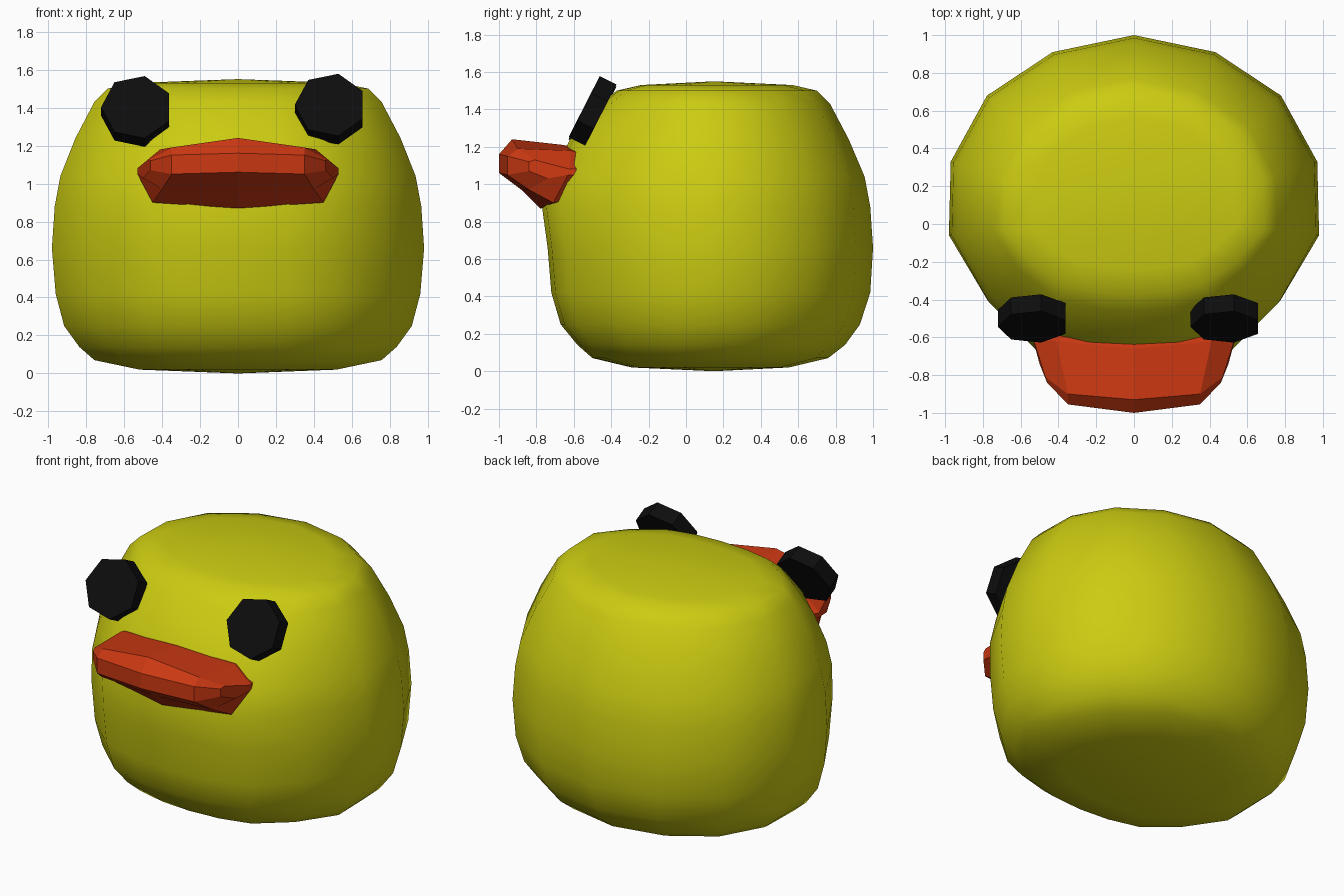
import bpy, bmesh, math
from mathutils import Matrix, Vector

if "Cube" in bpy.data.objects:
    bpy.data.objects.remove(bpy.data.objects["Cube"])


def material(name, rgb):
    m = bpy.data.materials.new(name)
    m.diffuse_color = (*rgb, 1)
    m.use_nodes = True
    m.node_tree.nodes["Principled BSDF"].inputs["Base Color"].default_value = m.diffuse_color
    return m


def finish(bm, name, mat, smooth=False):
    bmesh.ops.recalc_face_normals(bm, faces=bm.faces)
    me = bpy.data.meshes.new(name)
    for f in bm.faces:
        f.smooth = smooth
    bm.to_mesh(me)
    bm.free()
    me.materials.append(mat)
    ob = bpy.data.objects.new(name, me)
    bpy.context.collection.objects.link(ob)
    return ob


yellow = material("yellow", (0.6, 0.6, 0.006))
red = material("red", (0.6, 0.04, 0.006))
black = material("black", (0.004, 0.004, 0.004))

# Body: a 16-sided outline, flattened at the front, scaled ring by ring
half = [(0.437, 0.91), (0.79, 0.68), (0.985, 0.33), (0.995, -0.08),
        (0.79, -0.54), (0.53, -0.87), (0.27, -0.97)]
plan = [(0, 1)] + half + [(0, -1)] + [(-x, y) for x, y in reversed(half)]
# height, half width, back depth, front depth
rings = [(0.02, 0.52, 0.55, 0.29), (0.07, 0.76, 0.76, 0.50),
         (0.14, 0.84, 0.85, 0.58), (0.25, 0.92, 0.93, 0.67),
         (0.42, 0.965, 0.985, 0.72), (0.66, 0.985, 1.0, 0.74),
         (0.88, 0.97, 0.985, 0.77), (1.04, 0.94, 0.955, 0.72),
         (1.24, 0.86, 0.87, 0.62), (1.43, 0.76, 0.77, 0.46),
         (1.50, 0.69, 0.70, 0.37), (1.53, 0.54, 0.57, 0.24)]
bm = bmesh.new()
loops = [[bm.verts.new((x * w, y * (b if y > 0 else f), z)) for x, y in plan]
         for z, w, b, f in rings]
n = len(plan)
for lo, hi in zip(loops, loops[1:]):
    for i in range(n):
        j = (i + 1) % n
        bm.faces.new((lo[i], lo[j], hi[j], hi[i]))
for loop, z in ((loops[0], 0.0), (loops[-1], 1.55)):
    c = bm.verts.new((0, 0.15, z))
    for i in range(n):
        bm.faces.new((loop[i], loop[(i + 1) % n], c))
finish(bm, "body", yellow, True)

# Beak: three cross-sections from the middle outwards, then mirrored
sections = [
    [(0, -0.5, 1.18), (0, -0.66, 1.21), (0, -0.93, 1.24), (0, -1.0, 1.16),
     (0, -1.0, 1.06), (0, -0.88, 0.97), (0, -0.78, 0.87), (0, -0.5, 0.92)],
    [(0.37, -0.5, 1.15), (0.41, -0.62, 1.18), (0.35, -0.90, 1.19), (0.35, -0.955, 1.15),
     (0.35, -0.955, 1.05), (0.40, -0.84, 0.97), (0.45, -0.71, 0.90), (0.40, -0.5, 0.94)],
    [(0.48, -0.5, 1.08), (0.53, -0.62, 1.08), (0.47, -0.81, 1.13), (0.46, -0.84, 1.12),
     (0.46, -0.84, 1.07), (0.50, -0.74, 1.03), (0.53, -0.63, 1.05), (0.48, -0.5, 1.04)],
]
bm = bmesh.new()
for s in (1, -1):
    cols = [[bm.verts.new((s * x, y, z)) for x, y, z in sec] for sec in sections]
    for a, b in zip(cols, cols[1:]):
        for i in range(8):
            j = (i + 1) % 8
            bm.faces.new((a[i], a[j], b[j], b[i]))
    bm.faces.new(cols[-1])
bmesh.ops.remove_doubles(bm, verts=bm.verts, dist=0.0005)
finish(bm, "beak", red)

# Eyes: seven-sided discs leaning back against the head
for name, x, z in (("left_eye", -0.533, 1.38), ("right_eye", 0.487, 1.392)):
    bm = bmesh.new()
    bmesh.ops.create_cone(bm, cap_ends=True, segments=7, radius1=0.188,
                          radius2=0.188, depth=0.1)
    a = max(bm.verts, key=lambda v: v.co.y).co
    turn = math.pi - math.atan2(a.y, a.x)
    tilt = Matrix.Rotation(math.radians(63), 4, 'X')
    place = Matrix.Translation(Vector((x, -0.5, z)))
    bmesh.ops.transform(bm, verts=bm.verts,
                        matrix=place @ tilt @ Matrix.Rotation(turn, 4, 'Z'))
    finish(bm, name, black)
